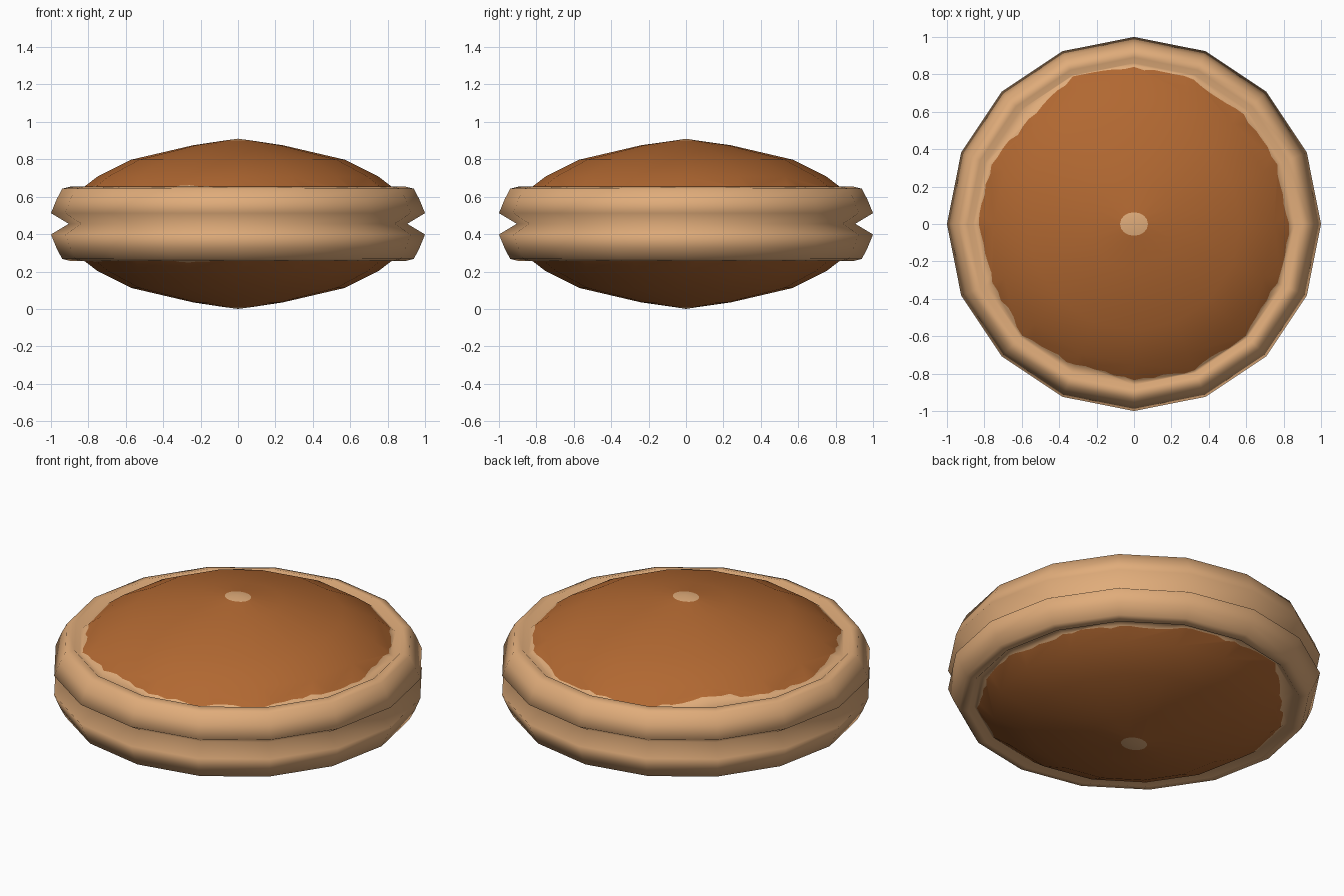
import bpy, bmesh, math, random
from mathutils import Vector

random.seed(4)
cube = bpy.data.objects.get("Cube")
if cube:
    bpy.data.objects.remove(cube, do_unlink=True)

SIDES, STEPS, HALF = 16, 6, 0.455


def material(name, color):
    m = bpy.data.materials.new(name)
    m.use_nodes = True
    m.diffuse_color = color
    m.node_tree.nodes["Principled BSDF"].inputs["Base Color"].default_value = color
    return m


tan = material("tan dough", (0.745, 0.413, 0.195, 1))
brown = material("caramel brown", (0.44, 0.138, 0.031, 1))

bm = bmesh.new()
BROWN, TAN = 1, 0


def ring(r, h):
    return [bm.verts.new((r * math.cos(a), r * math.sin(a), h))
            for a in (math.tau * i / SIDES for i in range(SIDES))]


def face(verts, mat):
    f = bm.faces.new(verts)
    f.material_index = mat
    f.smooth = True


def bridge(outer, inner, mat):
    for i in range(SIDES):
        j = (i + 1) % SIDES
        face((outer[i], outer[j], inner[j], inner[i]), mat)


# Dome: apex with a small tan spot, then brown rings
apex = bm.verts.new((0, 0, HALF))
spot = ring(0.07, HALF - 0.01)
for v in spot:
    v.co.x *= 1.07
    v.co.y *= 0.9
for i in range(SIDES):
    face((apex, spot[i], spot[(i + 1) % SIDES]), TAN)
dome = [spot] + [ring(r, h) for r, h in ((0.24, 0.42), (0.57, 0.343), (0.75, 0.253))]
for inner, outer in zip(dome, dome[1:]):
    bridge(outer, inner, BROWN)

# Ragged colour edge cut into the flat faces that run from the dome to the trough
shoulder, trough = dome[-1], ring(0.86, 0.17)
edge_radius = (0.83, 0.83, 0.83, 0.835, 0.84, 0.855, 0.795, 0.825,
               0.83, 0.82, 0.845, 0.815, 0.835, 0.845, 0.845, 0.83)
ragged = []
for i in range(SIDES):
    j = (i + 1) % SIDES
    for s in range(STEPS):
        k = s / STEPS
        r = edge_radius[i] * (1 - k) + edge_radius[j] * k
        t = (r - 0.75) / 0.11
        if s:
            t += random.uniform(-0.1, 0.1)
        t = min(max(t, 0.1), 0.95)
        a = shoulder[i].co.lerp(shoulder[j].co, k)
        b = trough[i].co.lerp(trough[j].co, k)
        ragged.append(bm.verts.new(a.lerp(b, t)))
for i in range(SIDES):
    j = (i + 1) % SIDES
    cut = [ragged[(i * STEPS + s) % len(ragged)] for s in range(STEPS + 1)]
    face(cut + [shoulder[j], shoulder[i]], BROWN)
    face([trough[i], trough[j]] + cut[::-1], TAN)

# Rounded rim down to the groove at mid height
rim = [trough] + [ring(r, h) for r, h in
                  ((0.89, 0.2), (0.94, 0.188), (0.97, 0.13), (1.0, 0.057), (0.905, 0.0))]
for inner, outer in zip(rim, rim[1:]):
    bridge(outer, inner, TAN)

mesh = bpy.data.meshes.new("sandwich_cake")
bm.to_mesh(mesh)
bm.free()
mesh.materials.append(tan)
mesh.materials.append(brown)
cake = bpy.data.objects.new("sandwich_cake", mesh)
bpy.context.collection.objects.link(cake)
cake.location = Vector((0, 0, HALF))

# The lower half mirrors the upper half
mirror = cake.modifiers.new("lower_half", 'MIRROR')
mirror.use_axis = (False, False, True)
mirror.use_clip = True
